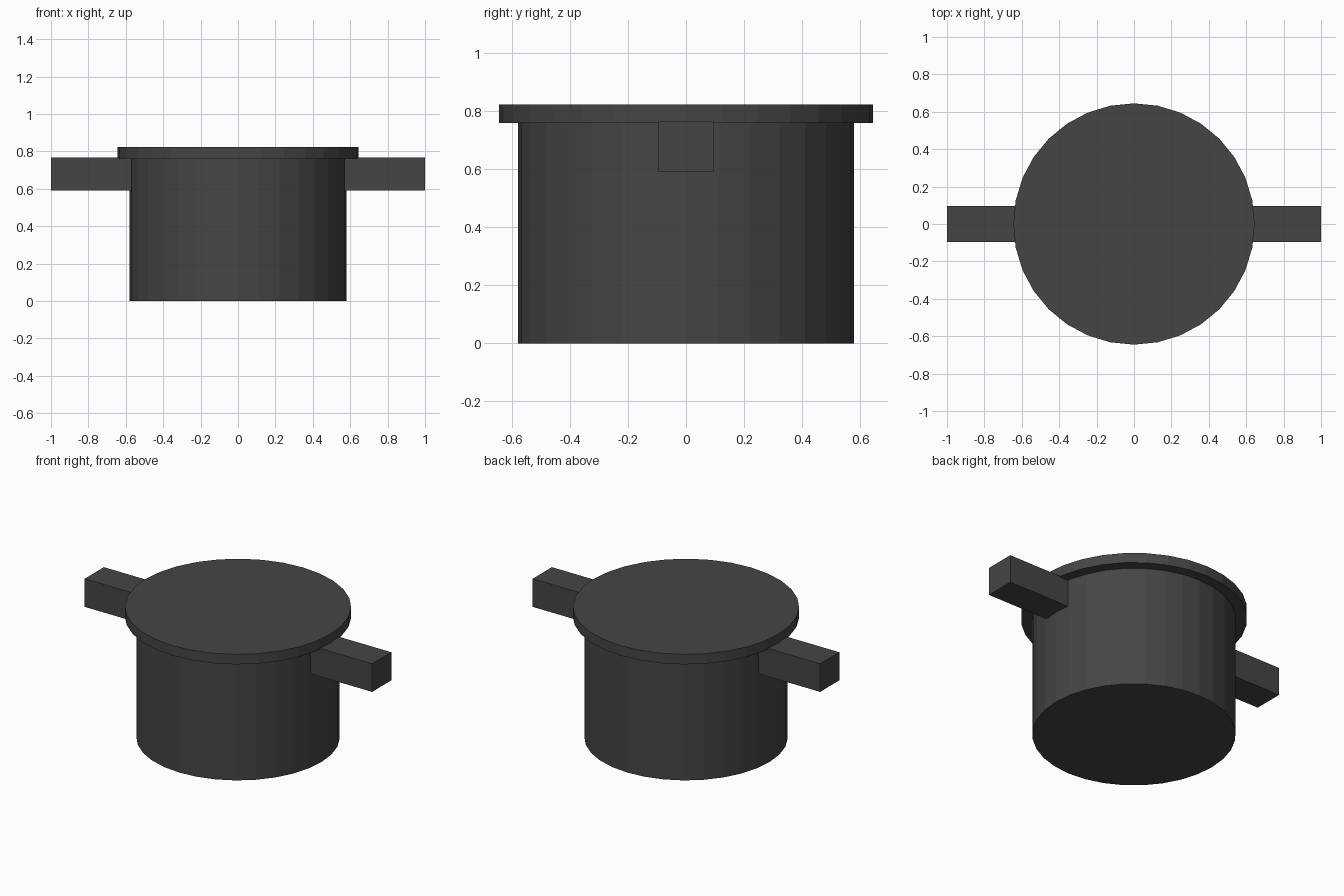
import bpy

# Remove the default cube
if "Cube" in bpy.data.objects:
    bpy.data.objects.remove(bpy.data.objects["Cube"], do_unlink=True)

# Dark iron colour shared by every part
COLOUR = (0.06, 0.06, 0.06, 1)
iron = bpy.data.materials.new("dark_iron")
iron.use_nodes = True
iron.diffuse_color = COLOUR
iron.node_tree.nodes["Principled BSDF"].inputs["Base Color"].default_value = COLOUR


def finish(name):
    obj = bpy.context.object
    obj.name = name
    obj.data.materials.append(iron)


def disc(name, radius, bottom, top):
    bpy.ops.mesh.primitive_cylinder_add(
        vertices=32, radius=radius, depth=top - bottom,
        location=(0, 0, (bottom + top) / 2))
    finish(name)


def bar(name, x0, x1, width, bottom, top):
    bpy.ops.mesh.primitive_cube_add(
        size=1, location=((x0 + x1) / 2, 0, (bottom + top) / 2))
    bpy.context.object.scale = (abs(x1 - x0), width, top - bottom)
    bpy.ops.object.transform_apply(location=False, rotation=False, scale=True)
    finish(name)


# Pot body and overhanging lid
disc("pot_body", 0.58, 0, 0.76)
disc("lid", 0.645, 0.76, 0.823)

# Square side handles, set slightly into the body
for side, name in ((1, "left_handle"), (-1, "right_handle")):
    bar(name, side * 0.56, side, 0.19, 0.59, 0.767)
